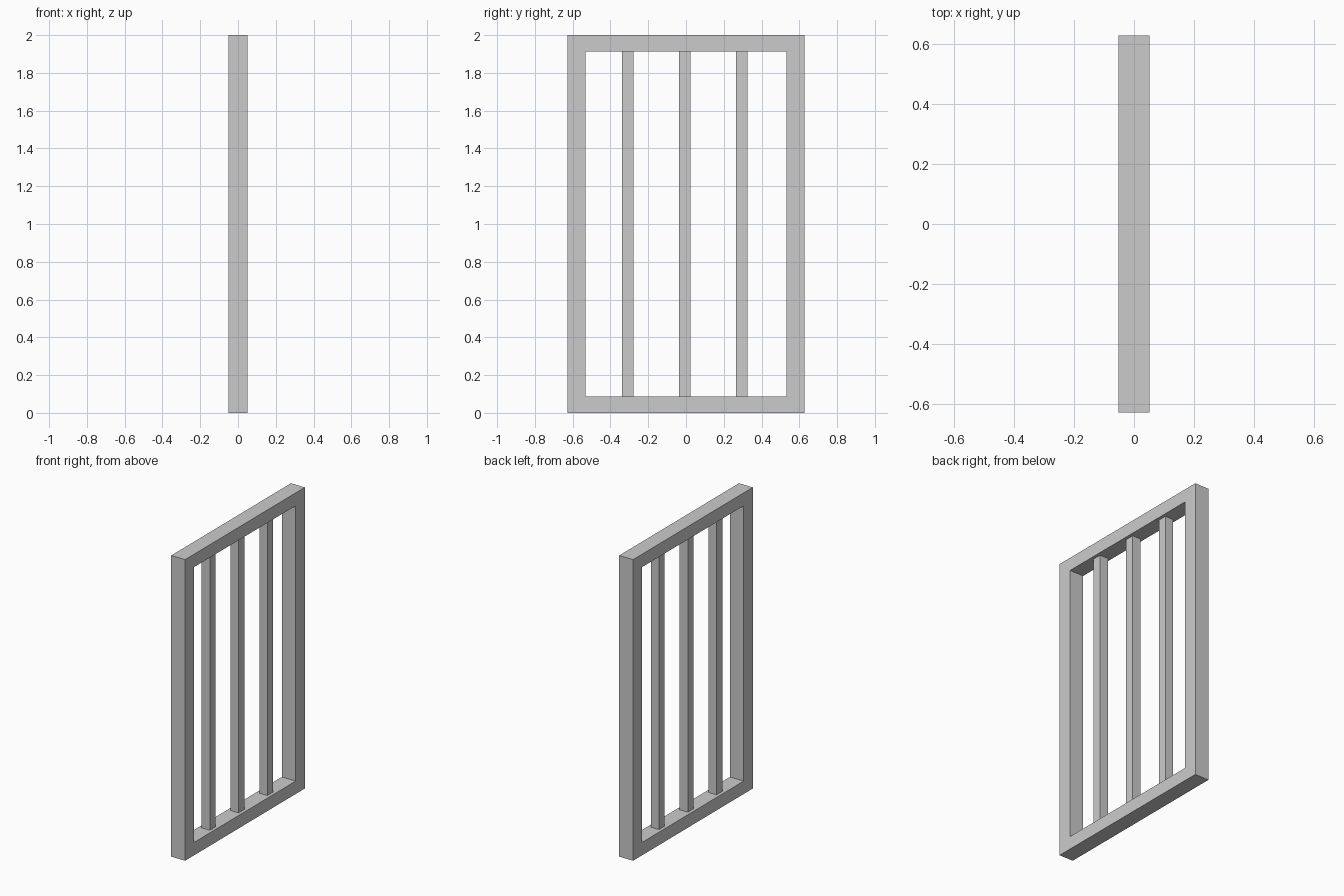
import bpy, bmesh

if "Cube" in bpy.data.objects:
    bpy.data.objects.remove(bpy.data.objects["Cube"])

HALF_W, HEIGHT, DEPTH = 0.628, 2.0, 0.102
STILE, RAIL = 0.096, 0.086      # widths of the upright and horizontal members
BAR = 0.06


def make_object(name, bm):
    bmesh.ops.recalc_face_normals(bm, faces=bm.faces)
    mesh = bpy.data.meshes.new(name)
    bm.to_mesh(mesh)
    bm.free()
    obj = bpy.data.objects.new(name, mesh)
    bpy.context.collection.objects.link(obj)
    return obj


def rect(y, z0, z1):
    return [(-y, z0), (y, z0), (y, z1), (-y, z1)]


# Outer frame: mitred ring of four members, extruded through its depth
bm = bmesh.new()
outer, inner = [
    [bm.verts.new((-DEPTH / 2, y, z)) for y, z in loop]
    for loop in (rect(HALF_W, 0, HEIGHT),
                 rect(HALF_W - STILE, RAIL, HEIGHT - RAIL))]
for i in range(4):
    j = (i + 1) % 4
    bm.faces.new((outer[i], outer[j], inner[j], inner[i]))
ext = bmesh.ops.extrude_face_region(bm, geom=bm.faces[:], use_keep_orig=True)
moved = [g for g in ext["geom"] if isinstance(g, bmesh.types.BMVert)]
bmesh.ops.translate(bm, verts=moved, vec=(DEPTH, 0, 0))
make_object("frame", bm)

# Vertical bars between the rails
for i in range(3):
    bm = bmesh.new()
    bmesh.ops.create_cube(bm, size=1)
    bmesh.ops.scale(bm, verts=bm.verts, vec=(BAR, BAR, HEIGHT - 2 * RAIL))
    bar = make_object(f"bar_{i + 1}", bm)
    bar.location = (0, -0.006 + (i - 1) * 0.302, HEIGHT / 2)
